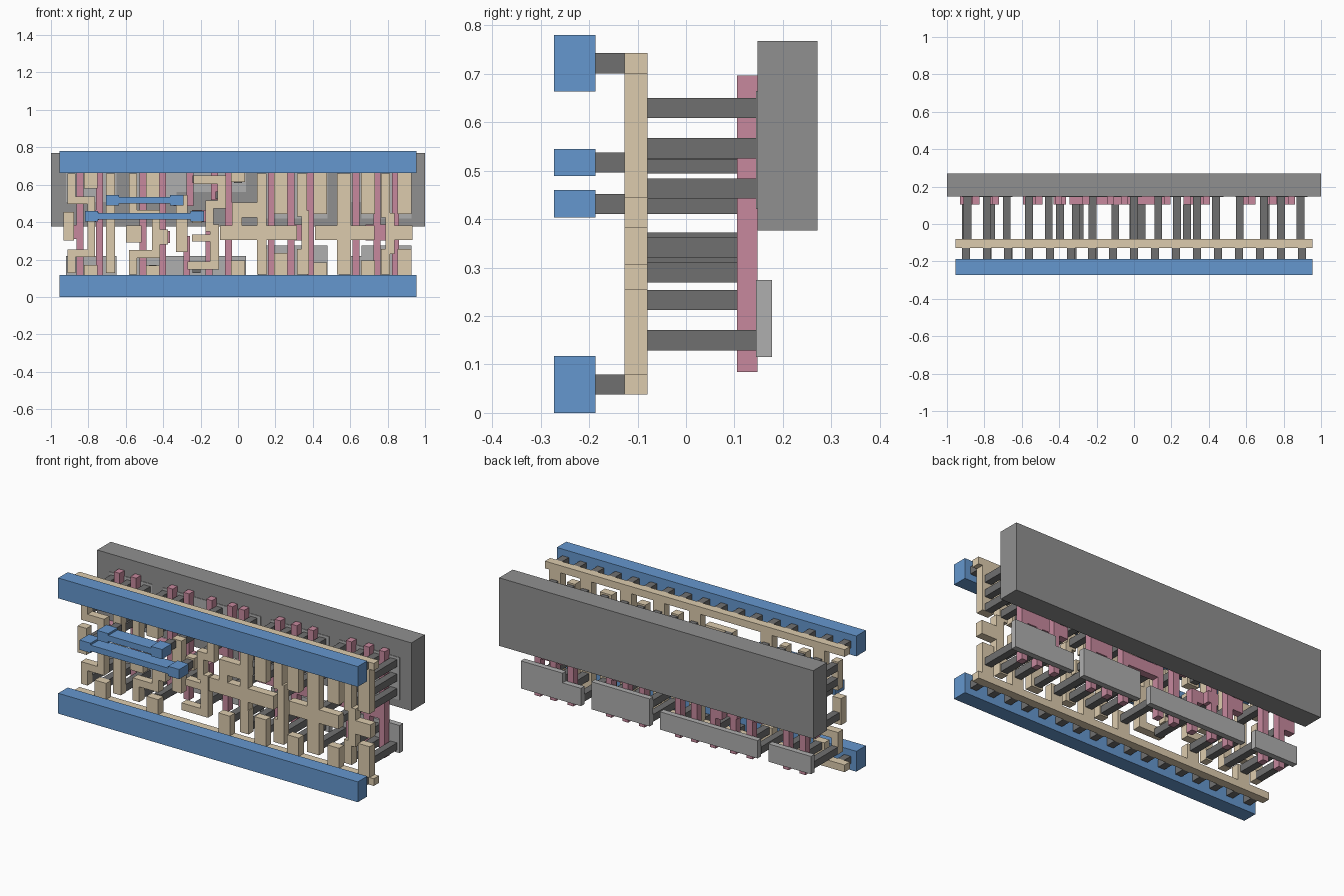
import bpy, bmesh

# Layout is drawn in drafting units (u across, v up), then scaled to model size
S = 2 / 8.2
def X(u): return round((u - 3.91) * S, 5)
def Z(v): return round((v + 0.24) * S, 5)

def paint(name, rgb):
    m = bpy.data.materials.new(name)
    m.diffuse_color = (*rgb, 1)
    return m

BLUE = paint("blue", (0.13, 0.31, 0.62))
TAN = paint("tan", (0.72, 0.60, 0.42))
PINK = paint("pink", (0.57, 0.25, 0.34))
DARK = paint("dark_grey", (0.16, 0.16, 0.16))
MID = paint("mid_grey", (0.28, 0.28, 0.28))
LIGHT = paint("light_grey", (0.43, 0.43, 0.43))

def plate(name, rects, y0, y1, mat):
    """Union of (u0, v0, u1, v1) rectangles, extruded from y0 to y1."""
    boxes = [(X(a), Z(b), X(c), Z(d)) for a, b, c, d in rects]
    xs = sorted({v for r in boxes for v in (r[0], r[2])})
    zs = sorted({v for r in boxes for v in (r[1], r[3])})
    bm = bmesh.new()
    pts = {}
    def vert(i, j):
        if (i, j) not in pts:
            pts[i, j] = bm.verts.new((xs[i], y0, zs[j]))
        return pts[i, j]
    for i in range(len(xs) - 1):
        for j in range(len(zs) - 1):
            cx, cz = (xs[i] + xs[i + 1]) / 2, (zs[j] + zs[j + 1]) / 2
            if any(r[0] < cx < r[2] and r[1] < cz < r[3] for r in boxes):
                bm.faces.new([vert(i, j), vert(i + 1, j), vert(i + 1, j + 1), vert(i, j + 1)])
    new = bmesh.ops.extrude_face_region(bm, geom=bm.faces[:], use_keep_orig=True)["geom"]
    for v in new:
        if isinstance(v, bmesh.types.BMVert):
            v.co.y = y1
    bmesh.ops.recalc_face_normals(bm, faces=bm.faces[:])
    me = bpy.data.meshes.new(name)
    bm.to_mesh(me)
    bm.free()
    me.materials.append(mat)
    ob = bpy.data.objects.new(name, me)
    bpy.context.collection.objects.link(ob)
    return ob

def squares(points, s=0.17):
    return [(u - s / 2, v - s / 2, u + s / 2, v + s / 2) for u, v in points]

# Depth of each layer
WELL, ACTIVE, GATE = (0.148, 0.271), (0.145, 0.178), (0.105, 0.148)
POST, LOCAL, PEG, METAL = (-0.08, 0.145), (-0.127, -0.08), (-0.187, -0.127), (-0.273, -0.187)

# Back slab
plate("back_slab", [(-0.19, 1.305, 8.01, 2.91)], *WELL, MID)

# Active pads, lower row free standing, upper row set into the slab
plate("lower_active_pads", [
    (0.135, 0.235, 1.245, 0.655), (1.53, 0.235, 4.08, 0.655),
    (4.35, 0.235, 5.87, 0.885), (6.14, 0.235, 6.62, 0.655), (6.62, 0.235, 7.71, 0.885)],
    *ACTIVE, LIGHT)
plate("upper_active_pads", [
    (0.135, 1.845, 1.245, 2.485), (1.53, 1.845, 2.56, 2.485), (2.56, 2.065, 4.08, 2.485),
    (4.35, 1.485, 5.87, 2.485), (6.14, 1.845, 6.62, 2.485), (6.62, 1.485, 7.71, 2.485)],
    *ACTIVE, LIGHT)

# Gate fingers and their contact tabs
full = [0.445, 0.875, 1.83, 2.26, 3.70, 4.64, 5.07, 5.50, 6.50, 6.96, 7.36]
fingers = [(u - 0.075, 0.105, u + 0.075, 2.615) for u in full]
fingers += [(2.71, 0.105, 2.86, 0.97), (3.2, 0.105, 3.35, 1.62),
            (2.78, 1.75, 2.93, 2.615), (3.32, 1.98, 3.47, 2.615)]
tabs = [(0.1, 1.03, 0.45, 1.34), (0.65, 1.4, 0.9, 1.67), (1.48, 1.0, 1.85, 1.3),
        (2.15, 0.94, 2.42, 1.21), (2.55, 0.82, 2.86, 1.1), (2.5, 1.75, 2.93, 2.0),
        (2.9, 1.4, 3.35, 1.67), (3.32, 1.88, 3.62, 2.1), (3.65, 1.02, 4.2, 1.3),
        (4.2, 1.02, 4.7, 1.3), (5.0, 1.0, 5.55, 1.35), (6.2, 1.02, 6.5, 1.3),
        (6.7, 1.0, 7.42, 1.35)]
plate("gate_fingers", fingers + tabs, *GATE, PINK)

# Long posts from the tan layer to the active pads
low_u = [0.26, 0.68, 1.12, 1.61, 2.04, 3.0, 3.91, 4.44, 4.85, 5.29, 5.71, 6.23, 6.76, 7.13, 7.56]
posts = [(u, 0.375) for u in low_u] + [(u, 2.34) for u in low_u]
posts += [(u, 0.715) for u in (4.44, 5.29, 7.13)]
posts += [(u, 2.0) for u in (0.26, 1.12, 1.61, 2.04, 4.44, 4.85, 5.29, 5.71, 6.23, 6.76, 7.13, 7.56)]
posts += [(u, 1.66) for u in (4.44, 4.85, 5.29, 5.71, 6.76, 7.13, 7.56)]
plate("long_posts", squares(posts), *POST, DARK)

# Shorter posts that stop at the gates
gate_posts = [(0.22, 1.2), (0.78, 1.53), (1.61, 1.15), (2.29, 1.07), (2.72, 0.95), (2.64, 1.87),
              (3.0, 1.53), (3.5, 1.99), (3.9, 1.16), (4.08, 1.16), (5.07, 1.16), (6.23, 1.16), (6.8, 1.16)]
plate("gate_posts", squares(gate_posts), -0.08, 0.105, DARK)

# Tan rails with the stubs that hang off them: (u centre, top reach, bottom reach)
stubs = [(0.68, 2.135, 0.465), (2.04, 1.875, 0.445), (3.91, 2.28, 0.555), (4.85, 1.58, 0.72),
         (5.71, 1.58, 0.52), (6.76, 1.58, 0.56), (7.56, 1.58, 0.81)]
rails = [(0, -0.085, 7.82, 0.085), (0, 2.635, 7.82, 2.805)]
for u, top, low in stubs:
    rails += [(u - 0.15, top, u + 0.15, 2.7), (u - 0.15, 0, u + 0.15, low)]
plate("tan_rails", rails, *LOCAL, TAN)

# Tan tracks, left to right
plate("left_tracks", [
    (0.09, 1.0, 0.32, 1.625),
    (0.175, 0.285, 0.345, 0.805), (0.175, 0.635, 0.78, 0.805), (0.61, 0.635, 0.78, 1.965),
    (0.175, 1.795, 0.78, 1.965), (0.175, 1.795, 0.345, 2.465),
    (1.015, 0.285, 1.215, 2.465)], *LOCAL, TAN)
plate("input_tracks", [
    (1.46, 0.955, 1.79, 1.33),
    (1.525, 0.255, 1.695, 0.785), (1.525, 0.615, 2.2, 0.785), (2.03, 0.615, 2.2, 1.665),
    (2.03, 0.905, 2.38, 1.235), (1.525, 1.495, 2.2, 1.665), (1.525, 1.495, 1.695, 2.465)],
    *LOCAL, TAN)
plate("middle_tracks", [
    (2.55, 0.75, 2.8, 1.99),
    (2.9, 1.38, 3.12, 1.66),
    (2.8, 0.365, 3.49, 0.535), (3.3, 0.365, 3.49, 1.13), (2.9, 0.97, 3.49, 1.13),
    (2.93, 2.24, 3.65, 2.42), (3.46, 1.7, 3.65, 2.42), (3.2, 1.7, 3.65, 1.87),
    (3.2, 1.2, 3.37, 1.87), (3.3, 0.97, 3.49, 1.35)], *LOCAL, TAN)
plate("right_tracks", [
    (3.52, 1.01, 5.2, 1.33), (3.78, 1.5, 4.53, 1.83), (3.78, 1.01, 4.0, 1.83),
    (4.33, 0.255, 4.55, 0.81), (4.33, 0.7, 4.53, 2.465),
    (5.2, 1.52, 5.42, 2.465), (5.2, 0.255, 5.47, 0.81), (5.3, 0.7, 5.47, 1.65),
    (5.6, 1.01, 6.9, 1.33), (6.08, 0.255, 6.39, 2.465),
    (7.04, 1.5, 7.24, 2.465), (7.04, 0.255, 7.24, 0.81), (7.14, 0.7, 7.34, 1.6),
    (7.14, 1.01, 7.73, 1.33)], *LOCAL, TAN)

# Short pegs between the tan and blue layers
pegs = [(0.23 + 0.46 * k, v) for k in range(17) for v in (0, 2.72)]
pegs += [(0.7, 1.53), (3.02, 1.53), (1.16, 1.88), (2.57, 1.88)]
plate("short_pegs", squares(pegs), *PEG, DARK)

# Blue front bars and the two dog-bone straps
for name, v in (("lower_front_bar", 0), ("upper_front_bar", 2.72)):
    plate(name, [(0, v - 0.24, 7.82, v + 0.24)], *METAL, BLUE)
for name, a, b, v in (("lower_strap", 0.555, 3.16, 1.53), ("upper_strap", 1.015, 2.71, 1.88)):
    plate(name, [(a, v - 0.115, a + 0.29, v + 0.115), (b - 0.29, v - 0.115, b, v + 0.115),
                 (a, v - 0.07, b, v + 0.07)], *METAL, BLUE)
